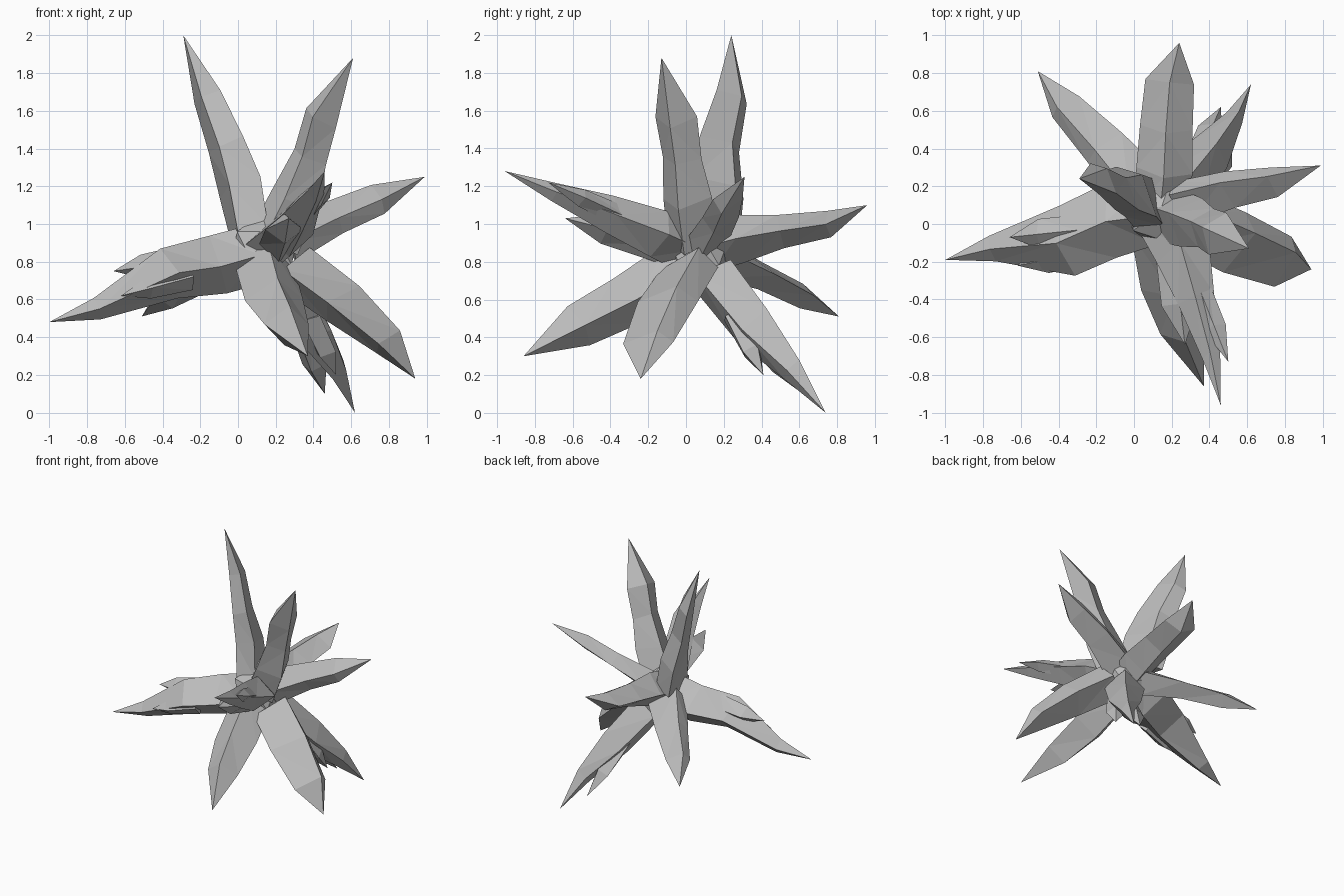
import bpy
import bmesh
import random
from mathutils import Vector

random.seed(4)

# Remove the default cube only
default_cube = bpy.data.objects.get("Cube")
if default_cube:
    bpy.data.objects.remove(default_cube, do_unlink=True)

# One flat stone grey for the whole crystal
stone = bpy.data.materials.new("stone_grey")
stone.use_nodes = True
grey = (0.5, 0.5, 0.5, 1)
stone.diffuse_color = grey
stone.node_tree.nodes["Principled BSDF"].inputs["Base Color"].default_value = grey

CENTRE = Vector((.14, .07, .87))


def finish(name, bm):
    """Turn a bmesh into a flat-shaded stone object."""
    bmesh.ops.recalc_face_normals(bm, faces=bm.faces)
    mesh = bpy.data.meshes.new(name)
    bm.to_mesh(mesh)
    bm.free()
    mesh.materials.append(stone)
    obj = bpy.data.objects.new(name, mesh)
    bpy.context.collection.objects.link(obj)
    return obj


def spike(name, tip, *rings, root=CENTRE, crest=0, keel=0):
    """Loft diamond rings (centre, half width, half height) to a pointed tip.

    Rings run from the tip inwards; width is level, height is across it.
    Crest and keel slide the upper and lower ridges sideways."""
    bm = bmesh.new()
    tip = Vector(tip)
    axis = (tip - Vector(root)).normalized()
    across = Vector((0, 0, 1)).cross(axis).normalized()
    upward = axis.cross(across)
    point = bm.verts.new(tip)
    previous = None
    for centre, width, height in rings:
        wide, high = across * width, upward * height
        corners = []
        for side in (wide, high + wide * crest, -wide, wide * keel - high):
            stagger = axis * random.uniform(-.15, .15) * min(width, height)
            corners.append(bm.verts.new(Vector(centre) + side + stagger))
        for i in range(len(corners)):
            j = (i + 1) % len(corners)
            if previous is None:
                bm.faces.new((point, corners[i], corners[j]))
            else:
                bm.faces.new((previous[i], corners[i], corners[j], previous[j]))
        previous = corners
    bm.faces.new(previous)
    bmesh.ops.triangulate(bm, faces=[f for f in bm.faces if len(f.verts) > 3])
    return finish(name, bm)


def prong(name, root, tip, width):
    """Small side crystal, widest a little past half way."""
    root, tip = Vector(root), Vector(tip)
    spike(name, tip, (root.lerp(tip, .6), width, width * .8),
          (root, width, width), root=root)


# Central lump where all the spikes meet
core = bmesh.new()
bmesh.ops.create_icosphere(core, subdivisions=1, radius=.2)
bmesh.ops.translate(core, verts=core.verts, vec=CENTRE)
finish("core", core)

# Two tall upward spikes
spike("tall_right_spike", (-.29, .24, 2),
      ((-.17, .23, 1.68), .07, .1),
      ((-.07, .16, 1.42), .09, .13),
      ((.0, .15, 1.2), .12, .16),
      ((.05, .11, .95), .14, .15), crest=.5, keel=-.9)
spike("tall_left_spike", (.61, -.13, 1.88),
      ((.44, -.05, 1.56), .12, .1),
      ((.38, -.02, 1.35), .11, .1),
      ((.3, .01, 1.13), .14, .14),
      ((.2, .04, .92), .15, .15))

# Spikes reaching to the left side
spike("upper_left_spike", (.99, .31, 1.25),
      ((.74, .22, 1.13), .08, .08),
      ((.5, .18, 1.03), .1, .09),
      ((.25, .11, .91), .12, .12), crest=.5, keel=-.5)
spike("lower_left_spike", (.94, -.24, .18),
      ((.79, -.2, .37), .14, .08),
      ((.54, -.1, .58), .17, .12),
      ((.28, .02, .77), .16, .13), crest=.5)

# Broad spike to the right side, with side prongs
spike("right_spike", (-1, -.19, .48),
      ((-.75, -.13, .55), .07, .06),
      ((-.36, -.09, .74), .19, .14),
      ((-.12, .02, .78), .2, .16),
      ((.1, .05, .84), .16, .16))
prong("right_upper_prong", (-.28, -.03, .81), (-.66, -.07, .75), .08)
prong("right_front_prong", (-.25, -.15, .72), (-.62, -.22, .62), .07)

# Front spikes, the upper one with side prongs
spike("upper_front_spike", (.46, -.96, 1.28),
      ((.41, -.7, 1.17), .05, .05),
      ((.33, -.4, 1.05), .1, .1),
      ((.26, -.15, .95), .15, .13),
      ((.15, .03, .87), .14, .14))
prong("front_left_prong", (.33, -.3, 1.02), (.5, -.73, 1.22), .06)
prong("front_lower_prong", (.21, -.12, .89), (.27, -.64, 1.03), .1)
spike("lower_front_spike", (.37, -.86, .3),
      ((.26, -.57, .46), .12, .12),
      ((.19, -.3, .6), .16, .14),
      ((.14, -.02, .78), .16, .15))

# Back spikes, the lowest one with side prongs
spike("back_spike", (.24, .96, 1.1),
      ((.19, .76, 1), .13, .07),
      ((.17, .5, .96), .14, .09),
      ((.16, .27, .92), .15, .13),
      ((.14, .08, .87), .14, .14))
spike("back_right_spike", (-.51, .81, .51),
      ((-.36, .62, .62), .09, .07),
      ((-.15, .4, .73), .12, .08),
      ((.05, .17, .83), .15, .12), crest=.4)
spike("back_left_spike", (.62, .74, 0),
      ((.53, .56, .23), .05, .07),
      ((.39, .36, .45), .12, .13),
      ((.22, .15, .72), .15, .14))
prong("back_inner_prong", (.32, .3, .5), (.46, .62, .1), .07)
prong("back_outer_prong", (.38, .25, .52), (.52, .41, .2), .07)
